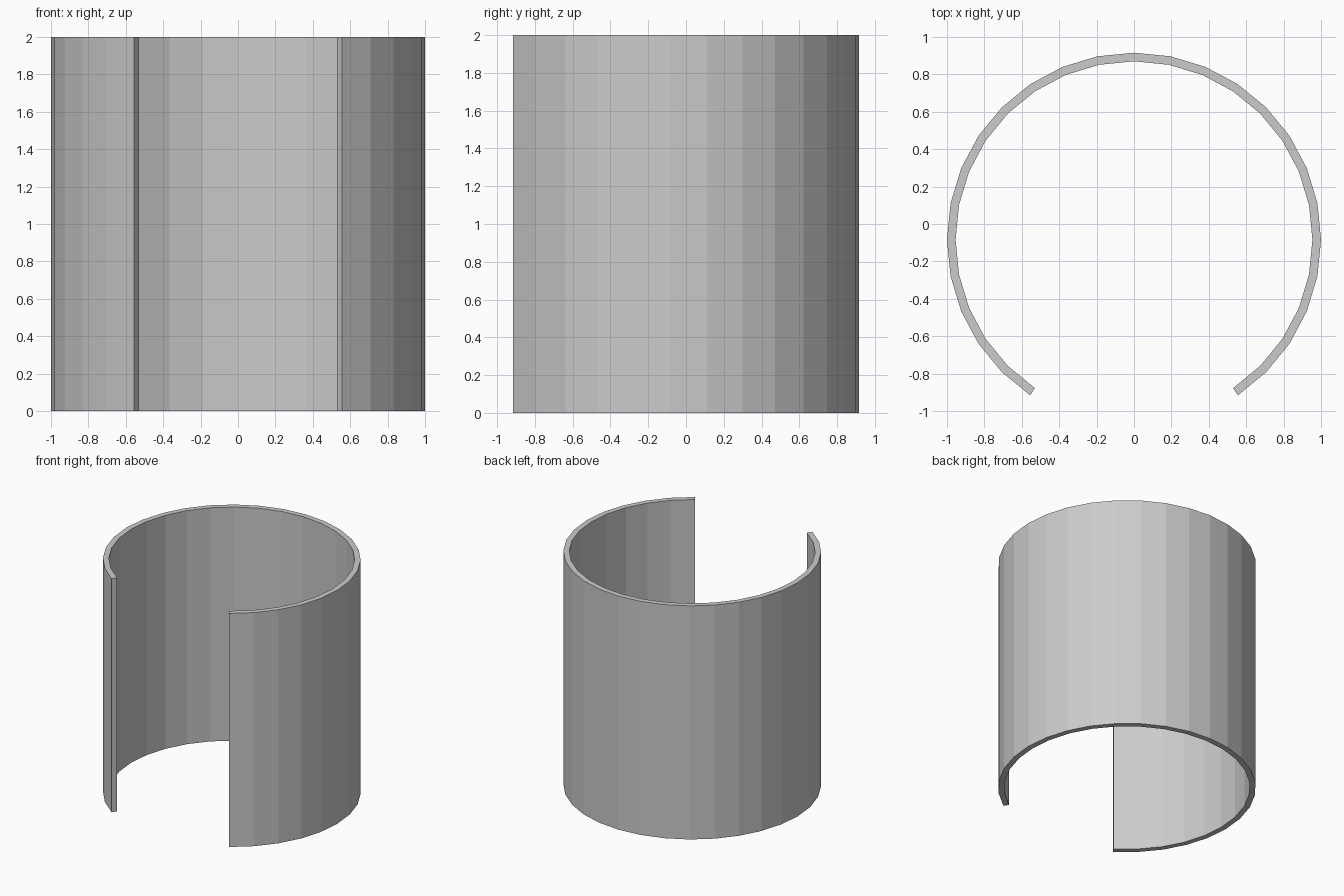
import bpy, bmesh, math

if "Cube" in bpy.data.objects:
    bpy.data.objects.remove(bpy.data.objects["Cube"])

SIDES = 32            # full circle division
SPAN = 13             # wall segments on each side of the back centre
R_OUT, R_IN, HEIGHT = 1.0, 0.954, 2.0
END = math.radians(SPAN * 360 / SIDES)
Y0 = -(R_OUT + R_OUT * math.cos(END)) / 2   # centres the open ring on y = 0


def arc(bm, radius, z):
    """Row of vertices around the open ring, starting at the left end."""
    row = []
    for i in range(-SPAN, SPAN + 1):
        a = 2 * math.pi * i / SIDES
        row.append(bm.verts.new((radius * math.sin(a), Y0 + radius * math.cos(a), z)))
    return row


# Open curved wall: four arcs joined into a closed strip
bm = bmesh.new()
rows = [arc(bm, R_OUT, 0), arc(bm, R_OUT, HEIGHT),
        arc(bm, R_IN, HEIGHT), arc(bm, R_IN, 0)]
for k in range(4):
    a, b = rows[k], rows[(k + 1) % 4]
    for i in range(2 * SPAN):
        bm.faces.new((a[i], a[i + 1], b[i + 1], b[i]))

# End caps at the front opening
for i in (0, -1):
    bm.faces.new([r[i] for r in rows])
bmesh.ops.recalc_face_normals(bm, faces=bm.faces)

mesh = bpy.data.meshes.new("curved_wall")
bm.to_mesh(mesh)
bm.free()
bpy.context.collection.objects.link(bpy.data.objects.new("curved_wall", mesh))
